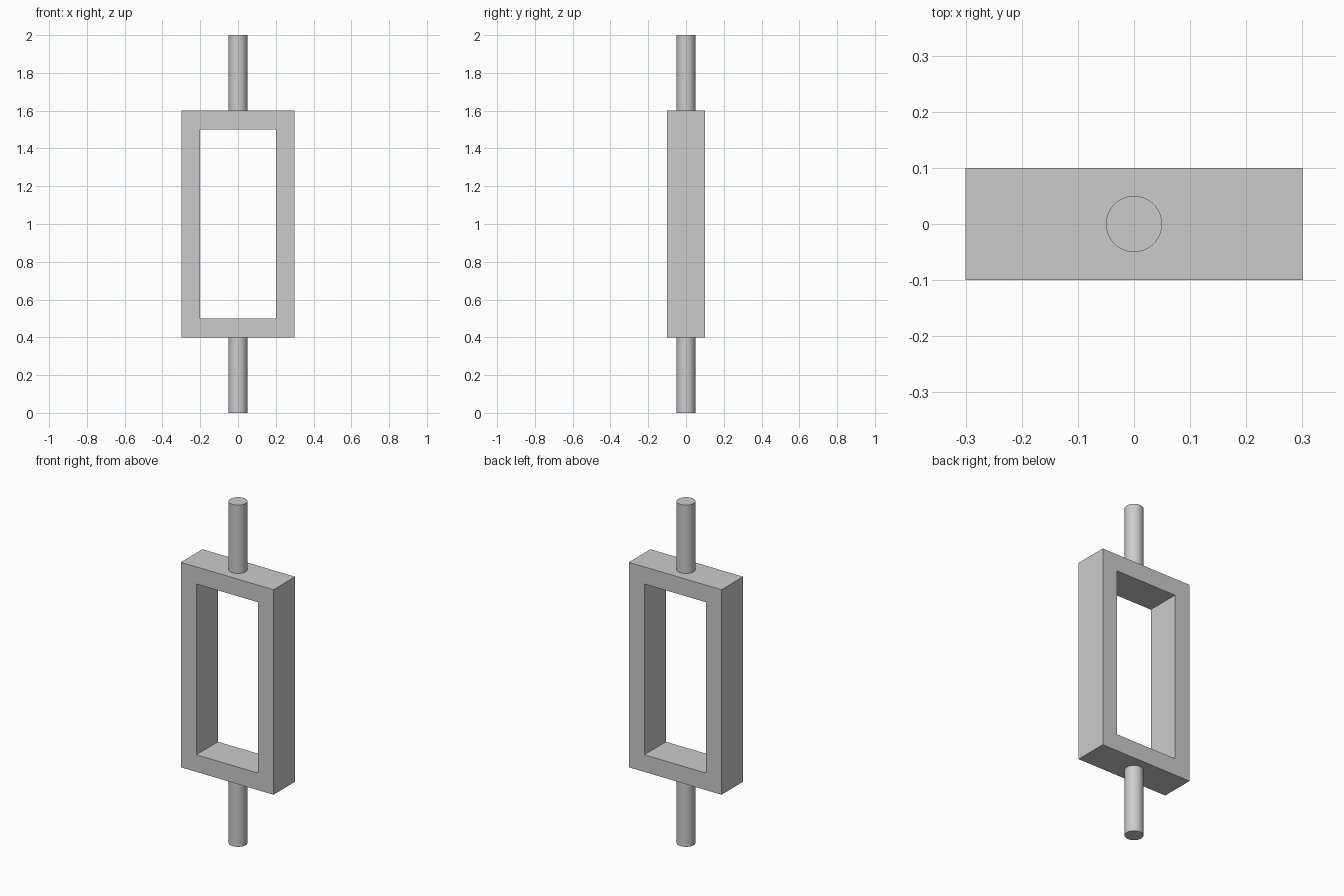
import bpy, bmesh

if "Cube" in bpy.data.objects:
    bpy.data.objects.remove(bpy.data.objects["Cube"])

FRAME_BOTTOM, FRAME_TOP = 0.4, 1.6
WALL, HALF_W, HALF_D = 0.1, 0.3, 0.1


def rect(half_w, z0, z1):
    return [(-half_w, z0), (half_w, z0), (half_w, z1), (-half_w, z1)]


def make_frame(name):
    # Sweep a rectangular wall section around the opening
    outer = rect(HALF_W, FRAME_BOTTOM, FRAME_TOP)
    inner = rect(HALF_W - WALL, FRAME_BOTTOM + WALL, FRAME_TOP - WALL)
    bm = bmesh.new()
    rings = [[bm.verts.new((x, y, z)) for x, z in loop]
             for loop, y in ((outer, -HALF_D), (outer, HALF_D),
                             (inner, HALF_D), (inner, -HALF_D))]
    for r in range(4):
        a, b = rings[r], rings[(r + 1) % 4]
        for i in range(4):
            j = (i + 1) % 4
            bm.faces.new((a[i], a[j], b[j], b[i]))
    bmesh.ops.recalc_face_normals(bm, faces=bm.faces)
    mesh = bpy.data.meshes.new(name)
    bm.to_mesh(mesh)
    bm.free()
    bpy.context.collection.objects.link(bpy.data.objects.new(name, mesh))


def make_rod(name, z0, z1):
    bpy.ops.mesh.primitive_cylinder_add(vertices=64, radius=0.05, depth=z1 - z0,
                                        location=(0, 0, (z0 + z1) / 2))
    bpy.context.object.name = name
    bpy.ops.object.shade_smooth_by_angle()


# Open rectangular frame
make_frame("frame")

# Round rods above and below the frame
make_rod("lower_rod", 0.0, FRAME_BOTTOM)
make_rod("upper_rod", FRAME_TOP, 2.0)
